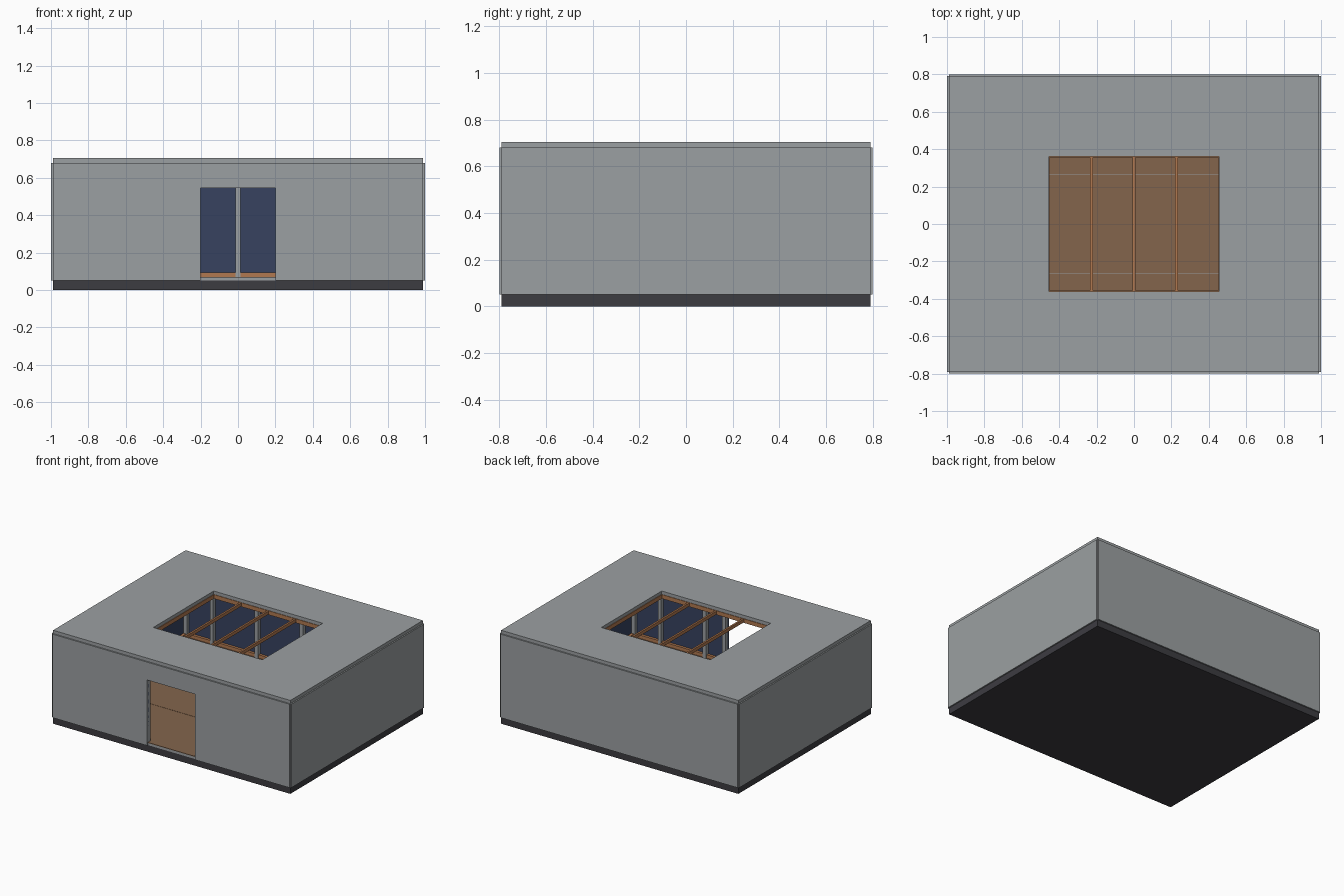
import bpy

cube = bpy.data.objects.get("Cube")
if cube:
    bpy.data.objects.remove(cube, do_unlink=True)


def material(name, rgb):
    m = bpy.data.materials.new(name)
    m.use_nodes = True
    m.diffuse_color = (*rgb, 1)
    bsdf = next(n for n in m.node_tree.nodes if n.type == 'BSDF_PRINCIPLED')
    bsdf.inputs["Base Color"].default_value = (*rgb, 1)
    return m


GREY = material("panel grey", (.33, .35, .36))
DARK = material("foundation dark", (.046, .045, .053))
BLUE = material("lining blue", (.038, .055, .118))
WOOD = material("timber", (.44, .19, .08))
FLOOR = material("floor brown", (.23, .13, .073))


def box(name, x, y, z, mat):
    """Box spanning the given (low, high) ranges."""
    bpy.ops.mesh.primitive_cube_add(size=1, location=[sum(r) / 2 for r in (x, y, z)])
    ob = bpy.context.object
    ob.name = name
    ob.scale = [r[1] - r[0] for r in (x, y, z)]
    bpy.ops.object.transform_apply(location=False, rotation=False, scale=True)
    ob.data.materials.append(mat)
    return ob


def span(a, b, sign):
    return tuple(sorted((a * sign, b * sign)))


HX, HY = .99, .79              # structural half sizes
Z0, Z1, ZF = .05, .68, .07     # wall base, wall top, floor top
DOOR, HEAD = .2, .545          # door half width and head height
OX, OY = .455, .36             # roof opening half sizes

# Foundation, subfloor and floor boards
box("foundation", (-HX, HX), (-HY, HY), (0, Z0), DARK)
box("subfloor", (-HX, HX), (-HY, HY), (Z0, ZF - .004), GREY)
for i in range(3):
    y = -.8 + i * 1.6 / 3
    box("floor_board", (-.988, .988), (max(y + .001, -HY), min(y + .532, HY)),
        (ZF - .004, ZF), FLOOR)

# Cladding and blue lining on the solid walls
for label, mat, a, b in (("cladding", GREY, 0, .01), ("lining", BLUE, -.008, 0)):
    for s in (-1, 1):
        box("side_" + label, span(HX + a, HX + b, s), (-HY, HY), (Z0, Z1), mat)
    box("back_" + label, (-HX, HX), (HY + a, HY + b), (Z0, Z1), mat)
    # Front wall around the doorway
    front = span(HY + a, HY + b, -1)
    for s in (-1, 1):
        box("front_" + label, span(DOOR, HX, s), front, (Z0, Z1), mat)
    box("over_door_" + label, (-DOOR, DOOR), front, (HEAD, Z1), mat)

# Studs along all four walls
D, W = .035, .014
for x in (-.75, -.375, 0, .375, .75):
    box("back_stud", (x - W, x + W), (HY - D, HY), (ZF, Z1), GREY)
    if x:
        box("front_stud", (x - W, x + W), (-HY, D - HY), (ZF, Z1), GREY)
for s in (-1, 1):
    for y in (-.4, 0, .4):
        box("side_stud", span(HX - D, HX, s), (y - W, y + W), (ZF, Z1), GREY)
    for t in (-1, 1):
        box("corner_post", span(HX - D, HX, s), span(HY - D, HY, t), (ZF, Z1), GREY)
    box("door_jamb", span(DOOR, DOOR + .028, s), (-HY, D - HY), (ZF, Z1), GREY)
box("door_header", (-DOOR, DOOR), (-HY, D - HY), (HEAD, HEAD + .028), GREY)

# Timber plates at the foot and head of the walls
P = .028
for label, z in (("sole_plate", (ZF, .095)), ("top_plate", (.655, Z1))):
    box("back_" + label, (-HX, HX), (HY - P, HY), z, WOOD)
    for s in (-1, 1):
        box("side_" + label, span(HX - P, HX, s), (-HY, HY), z, WOOD)
        box("front_" + label, span(DOOR, HX, s), (-HY, P - HY), z, WOOD)

# Roof slab with a rectangular opening
roof = (Z1, .705)
for s in (-1, 1):
    box("roof_side", span(OX, HX, s), (-HY, HY), roof, GREY)
    box("roof_end", (-OX, OX), span(OY, HY, s), roof, GREY)

# Timber trim and rafters in the opening
for s in (-1, 1):
    box("opening_trim_side", span(OX - .004, OX + .016, s), (-OY, OY), (.65, Z1), WOOD)
    box("opening_trim_end", (-OX, OX), span(OY - .004, OY + .016, s), (.65, Z1), WOOD)
for x in (-.2275, 0, .2275):
    box("rafter", (x - .007, x + .007), (-OY, OY), (.655, Z1), WOOD)
